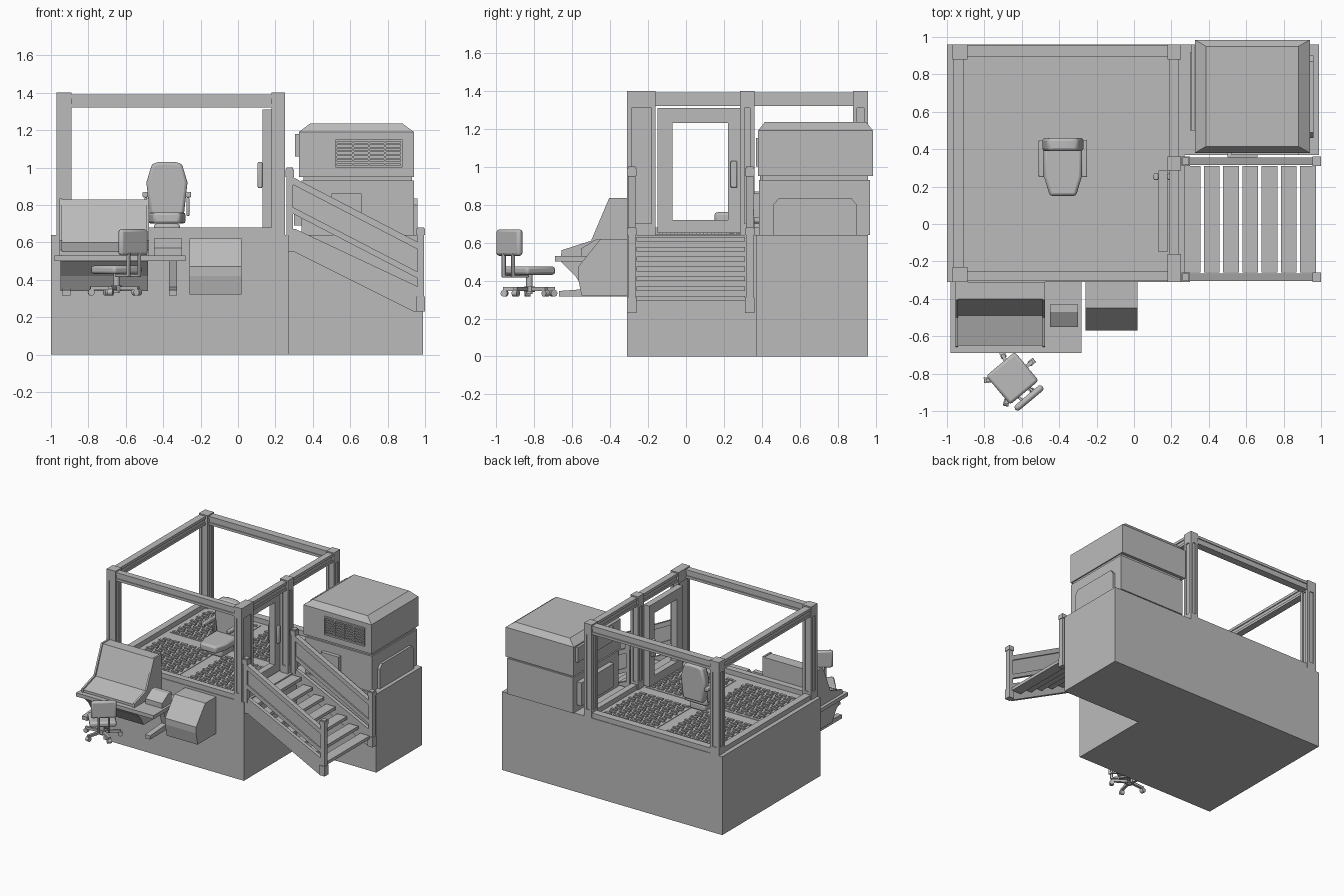
import bpy, bmesh, math
from mathutils import Matrix, Vector

cube = bpy.data.objects.get("Cube")
if cube:
    bpy.data.objects.remove(cube, do_unlink=True)

grey = bpy.data.materials.new("plain_grey")
grey.use_nodes = True
COLOUR = (0.5, 0.5, 0.5, 1)
grey.diffuse_color = COLOUR
grey.node_tree.nodes["Principled BSDF"].inputs["Base Color"].default_value = COLOUR


def finish(name, bm, bevel=0, segments=2, matrix=None):
    """Turn a bmesh into a named object, with optional rounded edges."""
    bmesh.ops.recalc_face_normals(bm, faces=bm.faces)
    mesh = bpy.data.meshes.new(name)
    bm.to_mesh(mesh)
    bm.free()
    mesh.materials.append(grey)
    ob = bpy.data.objects.new(name, mesh)
    bpy.context.collection.objects.link(ob)
    if matrix:
        ob.matrix_world = matrix
    if bevel:
        mod = ob.modifiers.new("rounding", "BEVEL")
        mod.width, mod.segments = bevel, segments
        bpy.context.view_layer.objects.active = ob
        bpy.ops.object.select_all(action="DESELECT")
        ob.select_set(True)
        bpy.ops.object.shade_smooth_by_angle(angle=math.radians(40))
    return ob


def add_box(bm, x0, x1, y0, y1, z0, z1):
    centre = Vector((x0 + x1, y0 + y1, z0 + z1)) / 2
    size = Matrix.Diagonal((x1 - x0, y1 - y0, z1 - z0, 1))
    return bmesh.ops.create_cube(bm, size=1, matrix=Matrix.Translation(centre) @ size)["verts"]


def boxes(name, *specs, bevel=0, matrix=None):
    bm = bmesh.new()
    for spec in specs:
        add_box(bm, *spec)
    return finish(name, bm, bevel, matrix=matrix)


def prism(name, points, start, end, axis="x", bevel=0):
    """Extrude a profile: (y, z) along x, (x, z) along y or (x, y) along z."""
    place = {"x": lambda a, b: (start, a, b), "y": lambda a, b: (a, start, b),
             "z": lambda a, b: (a, b, start)}[axis]
    bm = bmesh.new()
    face = bm.faces.new([bm.verts.new(place(*p)) for p in points])
    new = bmesh.ops.extrude_face_region(bm, geom=[face])["geom"]
    move = Vector([(end - start) * (axis == k) for k in "xyz"])
    bmesh.ops.translate(bm, vec=move, verts=[v for v in new if isinstance(v, bmesh.types.BMVert)])
    return finish(name, bm, bevel)


def cylinder(bm, radius, depth, matrix):
    bmesh.ops.create_cone(bm, cap_ends=True, segments=16, radius1=radius, radius2=radius,
                          depth=depth, matrix=matrix)


# L-shaped plinth
TOP = 0.64
prism("plinth", [(-1, -0.31), (0.27, -0.31), (0.27, 0.37), (0.99, 0.37), (0.99, 0.96), (-1, 0.96)],
      0, TOP, "z")

# Four floor panels with raised tread bars
bm = bmesh.new()
for px in (-0.88, -0.32):
    for py in (-0.19, 0.38):
        add_box(bm, px, px + 0.485, py, py + 0.48, TOP, TOP + 0.004)
        for row in range(12):
            for col in range(6):
                x = px + 0.015 + col * 0.077 + (row % 2) * 0.015
                y = py + 0.01 + row * 0.039
                add_box(bm, x, x + 0.055, y, y + 0.02, TOP, TOP + 0.012)
finish("floor_treads", bm)

# Cab posts: ribbed shafts with square caps
POSTS = {"front_right_post": (-0.97, -0.89, -0.31, -0.23), "back_right_post": (-0.97, -0.89, 0.88, 0.96),
         "front_left_post": (0.18, 0.25, -0.31, -0.16), "middle_left_post": (0.18, 0.25, 0.285, 0.36),
         "back_left_post": (0.18, 0.25, 0.88, 0.96)}
for name, (x0, x1, y0, y1) in POSTS.items():
    ribs = [(x0 + 0.008, x1 - 0.008, y0 + 0.008, y1 - 0.008, TOP, 1.38), (x0, x1, y0, y1, 1.31, 1.4),
            (x0, x1, y0, y1, TOP, 0.7)]
    for rx in (x0, x1 - 0.022):
        for ry in (y0, y1 - 0.022):
            ribs.append((rx, rx + 0.022, ry, ry + 0.022, TOP, 1.31))
    boxes(name, *ribs)

# Cab beams and sills, each a core with outer lips
BEAMS = {"front": (-0.9, 0.19, -0.305, -0.255), "back": (-0.9, 0.19, 0.895, 0.955),
         "right": (-0.965, -0.91, -0.24, 0.89), "left": (0.19, 0.24, -0.2, 0.89)}
for side, (x0, x1, y0, y1) in BEAMS.items():
    dx, dy = (0, 0.007) if side in ("front", "back") else (0.007, 0)
    boxes(side + "_beam", (x0 + dx, x1 - dx, y0 + dy, y1 - dy, 1.32, 1.388),
          (x0, x1, y0, y1, 1.32, 1.34), (x0, x1, y0, y1, 1.368, 1.39))
    if side != "left":
        boxes(side + "_sill", (x0, x1, y0, y1, TOP, 0.68))
boxes("left_back_sill", (0.19, 0.24, 0.36, 0.89, TOP, 0.68))

# Door with a wide window opening and a grip
boxes("door_frame", (0.13, 0.18, -0.15, -0.07, 0.65, 1.31), (0.13, 0.18, 0.22, 0.285, 0.65, 1.31),
      (0.13, 0.18, -0.07, 0.22, 0.65, 0.72), (0.13, 0.18, -0.07, 0.22, 1.23, 1.31))
boxes("door_handle", (0.105, 0.13, 0.235, 0.27, 0.89, 1.03), (0.18, 0.2, 0.235, 0.27, 0.89, 1.03), bevel=0.006)

# Staircase: treads, then stringer, newels and sloping guard on each side
boxes("stair_treads", *[(0.27 + i * 0.103, 0.355 + i * 0.103, -0.26, 0.31,
                         0.605 - i * 0.052, 0.63 - i * 0.052) for i in range(7)])
for side, y0 in (("front", -0.31), ("back", 0.31)):
    y1 = y0 + 0.05
    prism(side + "_stringer", [(0.26, 0.67), (0.31, 0.67), (0.99, 0.35), (0.99, 0.23), (0.94, 0.23),
                               (0.3, 0.55), (0.26, 0.55)], y0 + 0.01, y1 - 0.01, "y")
    boxes(side + "_stair_newels", (0.26, 0.295, y0 + 0.005, y1 - 0.005, TOP, 1.0),
          (0.255, 0.3, y0, y1, 0.95, 0.99), (0.96, 0.995, y0 + 0.005, y1 - 0.005, 0.23, 0.68),
          (0.955, 1.0, y0, y1, 0.64, 0.675), (0.955, 1.0, y0, y1, 0.23, 0.31))
    for part, z, height, inset in (("handrail", 0.91, 0.04, 0.005), ("guard_panel", 0.79, 0.13, 0.018),
                                   ("lower_rail", 0.755, 0.035, 0.008)):
        prism(f"{side}_{part}", [(0.29, z), (0.965, z - 0.35), (0.965, z - 0.35 + height), (0.29, z + height)],
              y0 + inset, y1 - inset, "y")

# Cooling unit: lower cabinet, neck, and hip-topped upper cabinet
boxes("lower_cabinet", (0.34, 0.94, 0.385, 0.97, TOP, 0.93))
boxes("cabinet_neck", (0.35, 0.93, 0.4, 0.96, 0.93, 0.955))
bm = bmesh.new()
add_box(bm, 0.325, 0.94, 0.38, 0.985, 0.95, 1.19)
lid = add_box(bm, 0.325, 0.94, 0.38, 0.985, 1.19, 1.235)
for v in lid:
    if v.co.z > 1.2:
        v.co.x += 0.06 if v.co.x < 0.6 else -0.06
        v.co.y += 0.035 if v.co.y < 0.6 else -0.035
finish("upper_cabinet", bm)
boxes("cabinet_side_boxes", (0.305, 0.33, 0.5, 0.96, 1.06, 1.18), (0.3, 0.34, 0.5, 0.92, 0.69, 0.88))
boxes("cabinet_front_hatch", (0.5, 0.66, 0.355, 0.39, 0.73, 0.86))
prism("side_hatch", [(0.46, TOP), (0.9, TOP), (0.9, 0.8), (0.87, 0.835), (0.49, 0.835), (0.46, 0.8)], 0.93, 0.96)

# Louvred grille on the upper cabinet
grille = [(0.52, 0.88, 0.368, 0.39, z, z + 0.012) for z in (1.0, 1.138)]
grille += [(x, x + 0.01, 0.368, 0.39, 1.0, 1.15) for x in (0.52, 0.61, 0.695, 0.78, 0.87)]
grille += [(0.53, 0.87, 0.371, 0.39, 1.022 + i * 0.02, 1.031 + i * 0.02) for i in range(6)]
boxes("grille", *grille)

# Control desk with sloping console and legs
boxes("desk_top", (-0.98, -0.28, -0.69, -0.31, 0.5, 0.53))
prism("console_hood", [(-0.31, 0.83), (-0.4, 0.83), (-0.49, 0.6), (-0.65, 0.55), (-0.65, 0.52), (-0.31, 0.52)],
      -0.94, -0.49)
for x in (-0.955, -0.49):
    prism("console_cheek", [(-0.31, 0.835), (-0.405, 0.835), (-0.5, 0.61), (-0.655, 0.56), (-0.66, 0.52),
                            (-0.31, 0.52)], x, x + 0.015)
prism("desk_body", [(-0.31, 0.5), (-0.66, 0.5), (-0.58, 0.42), (-0.53, 0.34), (-0.31, 0.34)], -0.95, -0.48)
for x in (-0.94, -0.37):
    prism("desk_leg", [(-0.31, 0.5), (-0.5, 0.5), (-0.46, 0.36), (-0.67, 0.345), (-0.67, 0.315), (-0.31, 0.315)],
          x, x + 0.045)
prism("desk_unit", [(-0.55, 0.53), (-0.43, 0.53), (-0.43, 0.62), (-0.47, 0.62), (-0.55, 0.57)], -0.45, -0.3)

# Wall-mounted cabinet beside the desk
prism("wall_cabinet", [(-0.31, 0.62), (-0.45, 0.62), (-0.57, 0.47), (-0.57, 0.42), (-0.55, 0.32), (-0.31, 0.32)],
      -0.26, 0.02)

# Operator seat in the cab
boxes("seat_pedestal", (-0.45, -0.31, 0.23, 0.4, TOP, 0.7), bevel=0.015)
prism("seat_cushion", [(-0.45, 0.15), (-0.31, 0.15), (-0.28, 0.25), (-0.28, 0.42), (-0.48, 0.42), (-0.48, 0.25)],
      0.7, 0.76, "z", bevel=0.015)
prism("seat_back", [(-0.47, 0.74), (-0.29, 0.74), (-0.27, 0.92), (-0.3, 1.02), (-0.34, 1.03), (-0.42, 1.03),
                    (-0.46, 1.02), (-0.49, 0.92)], 0.39, 0.46, "y", bevel=0.015)
boxes("seat_armrests", (-0.51, -0.48, 0.25, 0.45, 0.84, 0.87), (-0.28, -0.25, 0.25, 0.45, 0.84, 0.87),
      (-0.5, -0.485, 0.38, 0.42, 0.74, 0.84), (-0.275, -0.26, 0.38, 0.42, 0.74, 0.84), bevel=0.006)

# Swivel chair, built facing +y and then turned
turn = Matrix.Translation((-0.65, -0.825, 0)) @ Matrix.Rotation(math.radians(40), 4, "Z")
boxes("swivel_seat", (-0.1, 0.1, -0.1, 0.1, 0.43, 0.475), bevel=0.015, matrix=turn)
boxes("swivel_back", (-0.095, 0.095, -0.155, -0.12, 0.53, 0.67), bevel=0.015, matrix=turn)
struts = []
for x in (-0.045, 0.03):
    struts += [(x, x + 0.015, -0.15, -0.04, 0.415, 0.43), (x, x + 0.015, -0.155, -0.135, 0.415, 0.6)]
boxes("swivel_struts", *struts, bevel=0.004, matrix=turn)
bm = bmesh.new()
cylinder(bm, 0.017, 0.1, Matrix.Translation((0, 0, 0.38)))
cylinder(bm, 0.03, 0.03, Matrix.Translation((0, 0, 0.355)))
for i in range(5):
    spin = Matrix.Rotation(math.tau * i / 5, 4, "Z")
    leg = add_box(bm, 0, 0.14, -0.01, 0.01, 0.345, 0.365)
    bmesh.ops.transform(bm, matrix=spin, verts=leg)
    cylinder(bm, 0.018, 0.03, spin @ Matrix.Translation((0.135, 0, 0.333)) @ Matrix.Rotation(math.pi / 2, 4, "X"))
finish("swivel_base", bm, matrix=turn)
